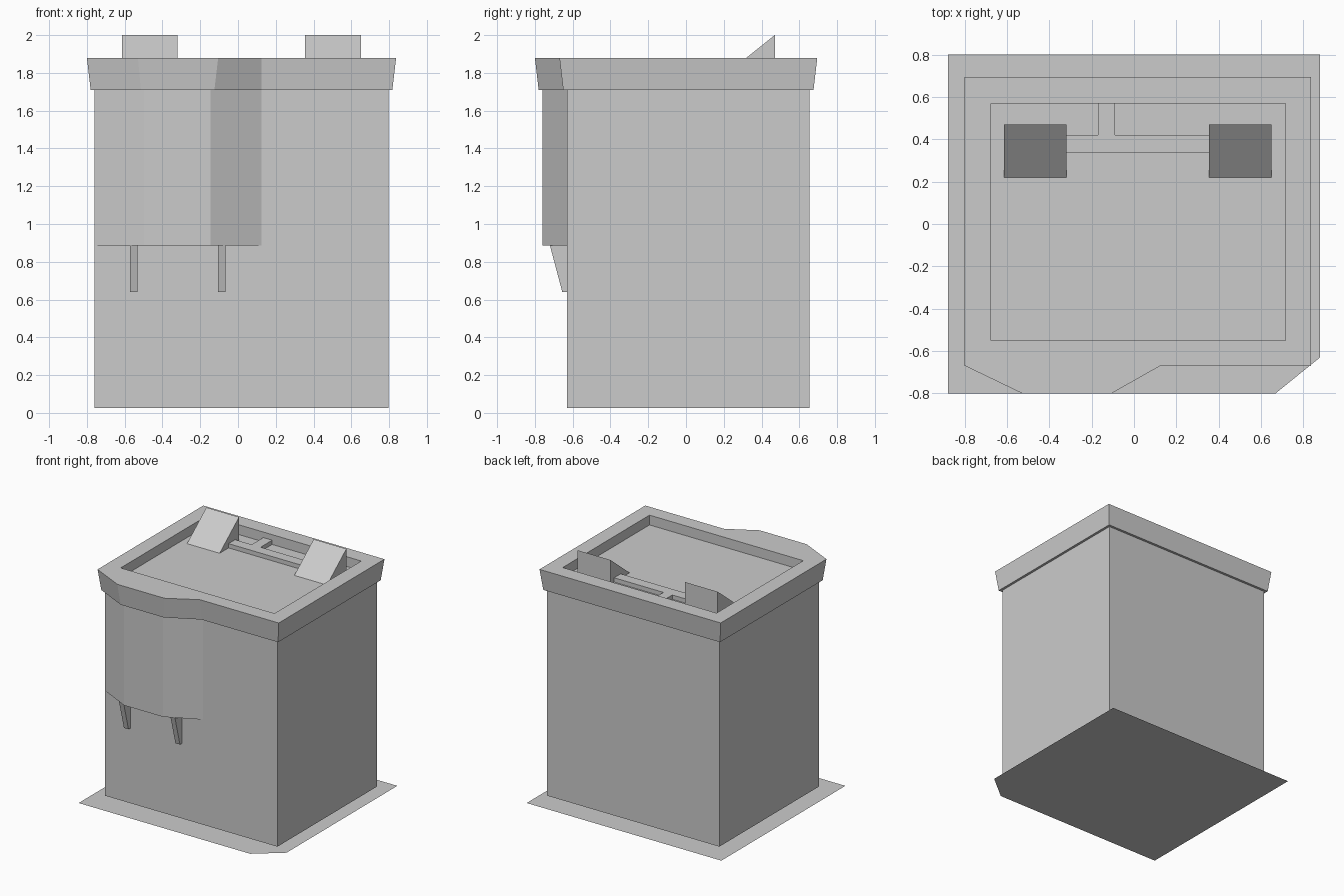
import bpy
import bmesh

cube = bpy.data.objects.get("Cube")
if cube:
    bpy.data.objects.remove(cube, do_unlink=True)

grey = bpy.data.materials.new("plain_grey")
grey.use_nodes = True
colour = (0.6, 0.6, 0.6, 1)
grey.diffuse_color = colour
grey.node_tree.nodes["Principled BSDF"].inputs["Base Color"].default_value = colour

WALL_BASE, WALL_TOP, ROOF, RIM = 0.027, 1.71, 1.80, 1.88


def finish(name, bm, fix_normals=True):
    if fix_normals:
        bmesh.ops.recalc_face_normals(bm, faces=bm.faces)
    mesh = bpy.data.meshes.new(name)
    bm.to_mesh(mesh)
    bm.free()
    mesh.materials.append(grey)
    obj = bpy.data.objects.new(name, mesh)
    bpy.context.collection.objects.link(obj)
    return obj


def ring(bm, points, z):
    return [bm.verts.new((x, y, z)) for x, y in points]


def bridge(bm, a, b):
    for i in range(len(a)):
        j = (i + 1) % len(a)
        bm.faces.new((a[i], a[j], b[j], b[i]))


def prism(name, points, low, high, axis="z"):
    """Extrude a polygon along z (points x, y) or along x (points y, z)."""
    bm = bmesh.new()
    loops = []
    for t in (low, high):
        loops.append([bm.verts.new((t, a, b) if axis == "x" else (a, b, t))
                      for a, b in points])
    bridge(bm, *loops)
    bm.faces.new(loops[0])
    bm.faces.new(loops[1])
    return finish(name, bm)


def box_outline(x0, x1, y0, y1):
    return [(x0, y1), (x1, y1), (x1, y0), (x0, y0)]


def outline(d):
    """Plan of the building with its front bay, inset by d."""
    return [(-0.8 + d, 0.695 - d), (0.837 - d, 0.695 - d),
            (0.837 - d, -0.67 + d), (0.125, -0.67 + d),
            (-0.105 - d, -0.8 + d), (-0.53 + 0.8 * d, -0.8 + d),
            (-0.8 + d, -0.67 + d)]


# Ground sheet with one clipped corner
bm = bmesh.new()
bm.faces.new(ring(bm, [(-0.88, -0.8), (0.67, -0.8), (0.88, -0.63),
                       (0.88, 0.8), (-0.88, 0.8)], 0))
finish("ground_sheet", bm, fix_normals=False)

# Main walls and the overhanging front bay
plan = outline(0.04)
prism("walls", plan[:3] + plan[6:], WALL_BASE, WALL_TOP)
prism("front_bay", plan[3:], 0.885, WALL_TOP)

# Flared roof trim with sunken roof
bm = bmesh.new()
bottom = ring(bm, outline(0.02), WALL_TOP)
top = ring(bm, outline(0), RIM)
hole = box_outline(-0.675, 0.715, -0.55, 0.57)
inner = ring(bm, hole, RIM)
floor = ring(bm, hole, ROOF)
bm.faces.new(bottom)
bridge(bm, bottom, top)
bridge(bm, inner, floor)
bm.faces.new(floor)
bm.faces.new((top[0], top[1], inner[1], inner[0]))
bm.faces.new((top[1], top[2], inner[2], inner[1]))
bm.faces.new(top[2:] + [inner[3], inner[2]])
bm.faces.new((top[6], top[0], inner[0], inner[3]))
finish("roof_trim", bm)

# Sloped roof vents
for side, x in (("right", -0.615), ("left", 0.355)):
    prism(side + "_roof_vent", [(0.22, ROOF), (0.47, ROOF), (0.47, 2.0)],
          x, x + 0.295, "x")

# Low duct joining the vents, with a branch to the rear rim
prism("roof_duct", [(-0.32, 0.335), (0.355, 0.335), (0.355, 0.42), (-0.09, 0.42),
                    (-0.09, 0.57), (-0.17, 0.57), (-0.17, 0.42), (-0.32, 0.42)],
      ROOF, ROOF + 0.035)

# Tapered brackets under the bay
for side, x in (("right", -0.572), ("left", -0.107)):
    prism(side + "_bay_bracket", [(-0.72, 0.885), (-0.655, 0.64),
                                  (-0.63, 0.64), (-0.63, 0.885)],
          x, x + 0.041, "x")
